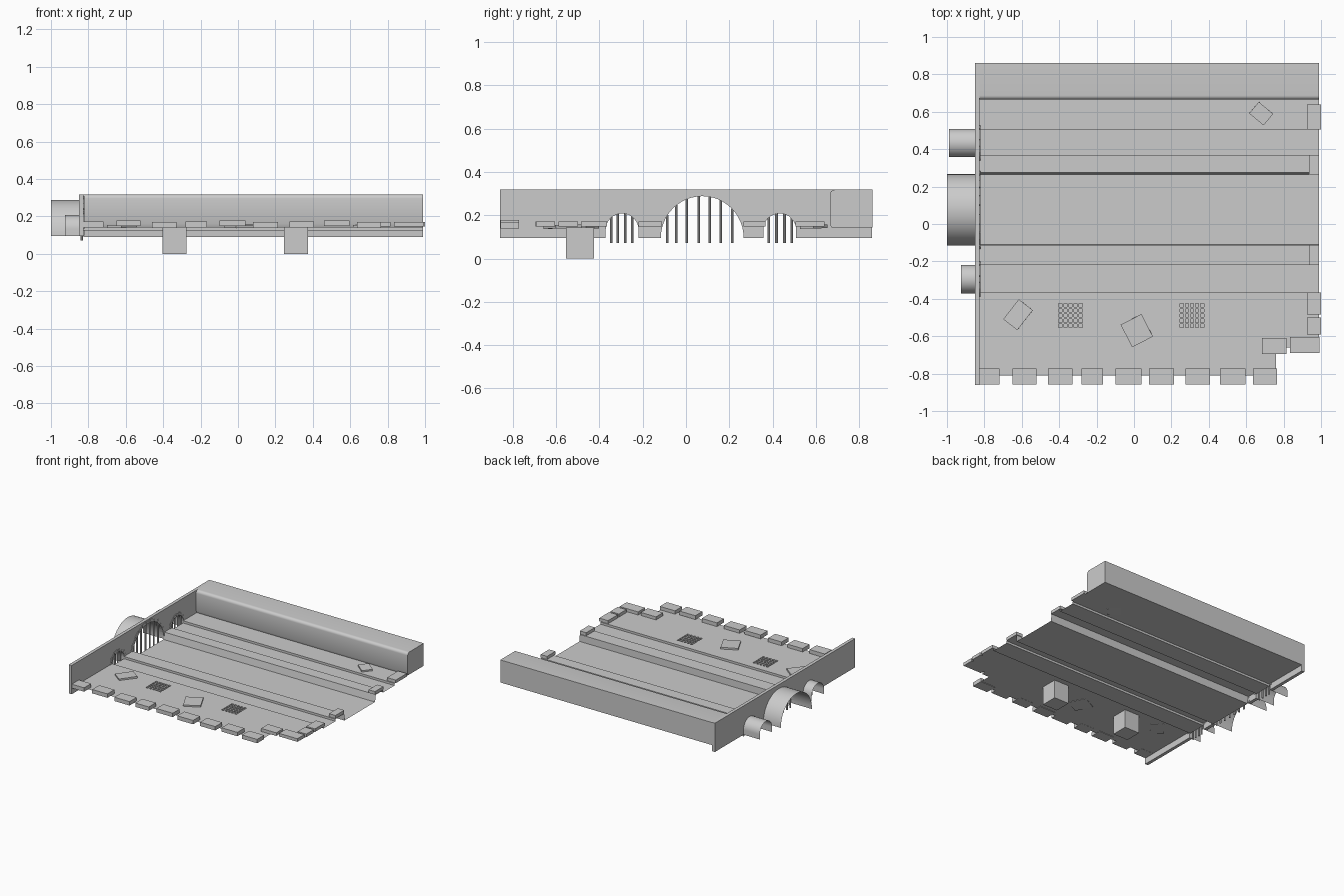
import bpy, bmesh, math
from mathutils import Matrix, Euler

if "Cube" in bpy.data.objects:
    bpy.data.objects.remove(bpy.data.objects["Cube"])

FLOOR, SIDE_BED, BED, TOP = 0.143, 0.126, 0.09, 0.318
X0, X1 = -0.825, 0.99
# arches: name, centre y, radius, spring height, pipe end x, bar positions
ARCHES = [
    ("front", -0.295, 0.076, 0.132, -0.925, [-0.345, -0.315, -0.281, -0.249]),
    ("main", 0.075, 0.191, 0.097, -1.0, [-0.086, -0.045, 0.003, 0.058, 0.11, 0.16, 0.213]),
    ("back", 0.433, 0.076, 0.132, -0.99, [0.383, 0.418, 0.455, 0.488]),
]


def finish(name, bm, smooth=False):
    me = bpy.data.meshes.new(name)
    bmesh.ops.recalc_face_normals(bm, faces=bm.faces)
    bm.to_mesh(me)
    bm.free()
    ob = bpy.data.objects.new(name, me)
    bpy.context.collection.objects.link(ob)
    if smooth:
        bpy.ops.object.select_all(action='DESELECT')
        ob.select_set(True)
        bpy.context.view_layer.objects.active = ob
        bpy.ops.object.shade_smooth_by_angle(angle=math.radians(30))
    return ob


def add_box(bm, x, y, z, rot=(0, 0, 0)):
    """Box from (min, max) pairs, rotated about its own centre."""
    c = [(a + b) / 2 for a, b in (x, y, z)]
    s = [b - a for a, b in (x, y, z)]
    m = Matrix.Translation(c) @ Euler(rot).to_matrix().to_4x4() @ Matrix.Diagonal((*s, 1))
    bmesh.ops.create_cube(bm, size=1, matrix=m)


def add_sheet(bm, pts, x0, x1):
    """Open yz profile swept along x as a single sheet."""
    a = [bm.verts.new((x0, *p)) for p in pts]
    b = [bm.verts.new((x1, *p)) for p in pts]
    for i in range(len(pts) - 1):
        bm.faces.new((a[i], a[i + 1], b[i + 1], b[i]))


def add_prism(bm, pts, x0, x1):
    """Closed yz outline extruded along x."""
    a = [bm.verts.new((x0, *p)) for p in pts]
    b = [bm.verts.new((x1, *p)) for p in pts]
    n = len(pts)
    for i in range(n):
        j = (i + 1) % n
        bm.faces.new((a[i], a[j], b[j], b[i]))
    bm.faces.new(a)
    bm.faces.new(b[::-1])


def arch(cy, r, cz, n=24, bottom=0.095):
    """Arch outline from low y to high y."""
    pts = [(cy - r * math.cos(math.pi * i / n), cz + r * math.sin(math.pi * i / n))
           for i in range(n + 1)]
    return [(cy - r, bottom)] + pts + [(cy + r, bottom)]


# channelled floor: deep main bed, two ledges and two shallow side beds
bm = bmesh.new()
add_sheet(bm, [(-0.365, FLOOR), (-0.365, SIDE_BED), (-0.22, SIDE_BED), (-0.22, FLOOR),
               (-0.112, FLOOR), (-0.11, BED), (0.265, BED), (0.275, FLOOR), (0.365, FLOOR),
               (0.365, SIDE_BED), (0.505, SIDE_BED), (0.505, FLOOR), (0.68, FLOOR)], X0, X1)
finish("channel_floor", bm)

# front walkway with grate holes and a broken corner
GRATES = [-0.34, 0.31]
GY, GH = -0.49, 0.064
xs = [X0] + [g + s * GH for g in GRATES for s in (-1, 1)] + [0.76, X1]
ys = [-0.81, -0.66, GY - GH, GY + GH, -0.365]
bm = bmesh.new()
for i in range(len(xs) - 1):
    for j in range(len(ys) - 1):
        if (i in (1, 3) and j == 2) or (i == 5 and j == 0):
            continue
        bm.faces.new([bm.verts.new((x, y, FLOOR)) for x, y in (
            (xs[i], ys[j]), (xs[i + 1], ys[j]), (xs[i + 1], ys[j + 1]), (xs[i], ys[j + 1]))])
bmesh.ops.remove_doubles(bm, verts=bm.verts, dist=1e-5)
finish("front_walkway", bm)

# drain shafts (closed at the bottom) and grates
for k, gx in enumerate(GRATES):
    bm = bmesh.new()
    c = [(gx + sx * GH, GY + sy * GH) for sx, sy in ((-1, -1), (1, -1), (1, 1), (-1, 1))]
    lo = [bm.verts.new((*p, 0)) for p in c]
    hi = [bm.verts.new((*p, FLOOR)) for p in c]
    bm.faces.new(lo)
    for i in range(4):
        j = (i + 1) % 4
        bm.faces.new((lo[i], lo[j], hi[j], hi[i]))
    finish(f"drain_shaft_{k}", bm)
    bm = bmesh.new()
    for i in range(4):
        o = (i - 1.5) * 0.027
        add_box(bm, (gx + o - 0.005, gx + o + 0.005), (GY - GH, GY + GH), (0.131, 0.143))
        add_box(bm, (gx - GH, gx + GH), (GY + o - 0.005, GY + o + 0.005), (0.129, 0.141))
    finish(f"drain_grate_{k}", bm)

# back wall with rounded upper edge
bm = bmesh.new()
R = 0.022
curve = [(0.665 + R - R * math.cos(t), TOP - R + R * math.sin(t))
         for t in (math.pi / 2 * i / 6 for i in range(7))]
add_prism(bm, [(0.672, FLOOR), (0.665, 0.16)] + curve + [(0.862, TOP), (0.862, FLOOR)], X0, X1)
finish("back_wall", bm, True)

# end wall pierced by the arches
bm = bmesh.new()
outline = [(-0.86, 0.095)]
for _, cy, r, cz, _, _ in ARCHES:
    outline += arch(cy, r, cz)
outline += [(0.86, 0.095), (0.86, TOP), (-0.86, TOP)]
add_prism(bm, outline, -0.85, X0)
finish("end_wall", bm)

for name, cy, r, cz, px, bars in ARCHES:
    # pipe vault behind the wall
    bm = bmesh.new()
    add_sheet(bm, arch(cy, r, cz), px, -0.84)
    finish(f"{name}_pipe", bm, True)
    # arch stones around the opening
    bm = bmesh.new()
    n = 13 if r > 0.1 else 9
    for i in range(n):
        a0, a1 = (math.pi * (i + d) / n for d in (0.04, 0.96))
        ro = r + (0.024 if i % 2 else 0.019)
        pts = [(cy - q * math.cos(t), cz + q * math.sin(t))
               for q, t in ((r, a0), (r, (a0 + a1) / 2), (r, a1), (ro, a1), (ro, a0))]
        add_prism(bm, pts, -0.83, -0.822)
    finish(f"{name}_arch_stones", bm)
    # vertical bars
    bm = bmesh.new()
    for y in bars:
        top = cz + math.sqrt(max(r * r - (y - cy) ** 2, 0)) + 0.002
        bmesh.ops.create_cone(bm, cap_ends=True, segments=8, radius1=0.006, radius2=0.006,
                              depth=top - 0.072,
                              matrix=Matrix.Translation((-0.835, y, (top + 0.072) / 2)))
    finish(f"{name}_bars", bm, True)

# front kerb stones
bm = bmesh.new()
KERB = [(-0.84, -0.72), (-0.65, -0.52), (-0.46, -0.33), (-0.28, -0.165), (-0.10, 0.04),
        (0.08, 0.215), (0.275, 0.405), (0.46, 0.595), (0.635, 0.765)]
for i, x in enumerate(KERB):
    h = (0.172, 0.178, 0.169)[i % 3]
    add_box(bm, x, (-0.858, -0.772), (h - 0.03, h))
finish("front_kerb_stones", bm)

# kerb stones along the right edge and broken corner
bm = bmesh.new()
for x, y in [((0.925, 1.0), (0.505, 0.64)), ((0.935, 0.99), (0.265, 0.368)),
             ((0.935, 0.99), (-0.22, -0.112)), ((0.925, 1.0), (-0.485, -0.365)),
             ((0.925, 1.0), (-0.59, -0.5)), ((0.835, 0.993), (-0.69, -0.605)),
             ((0.685, 0.815), (-0.695, -0.61))]:
    add_box(bm, x, y, (0.147, 0.171))
finish("right_kerb_stones", bm)

# loose paving slabs
bm = bmesh.new()
for x, y, w, d, a in [(-0.62, -0.485, 0.095, 0.135, -38), (0.015, -0.57, 0.125, 0.135, 27),
                      (0.68, 0.59, 0.08, 0.1, 50)]:
    add_box(bm, (x - w / 2, x + w / 2), (y - d / 2, y + d / 2), (0.139, 0.155),
            (math.radians(1), math.radians(-1), math.radians(a)))
finish("loose_slabs", bm)
